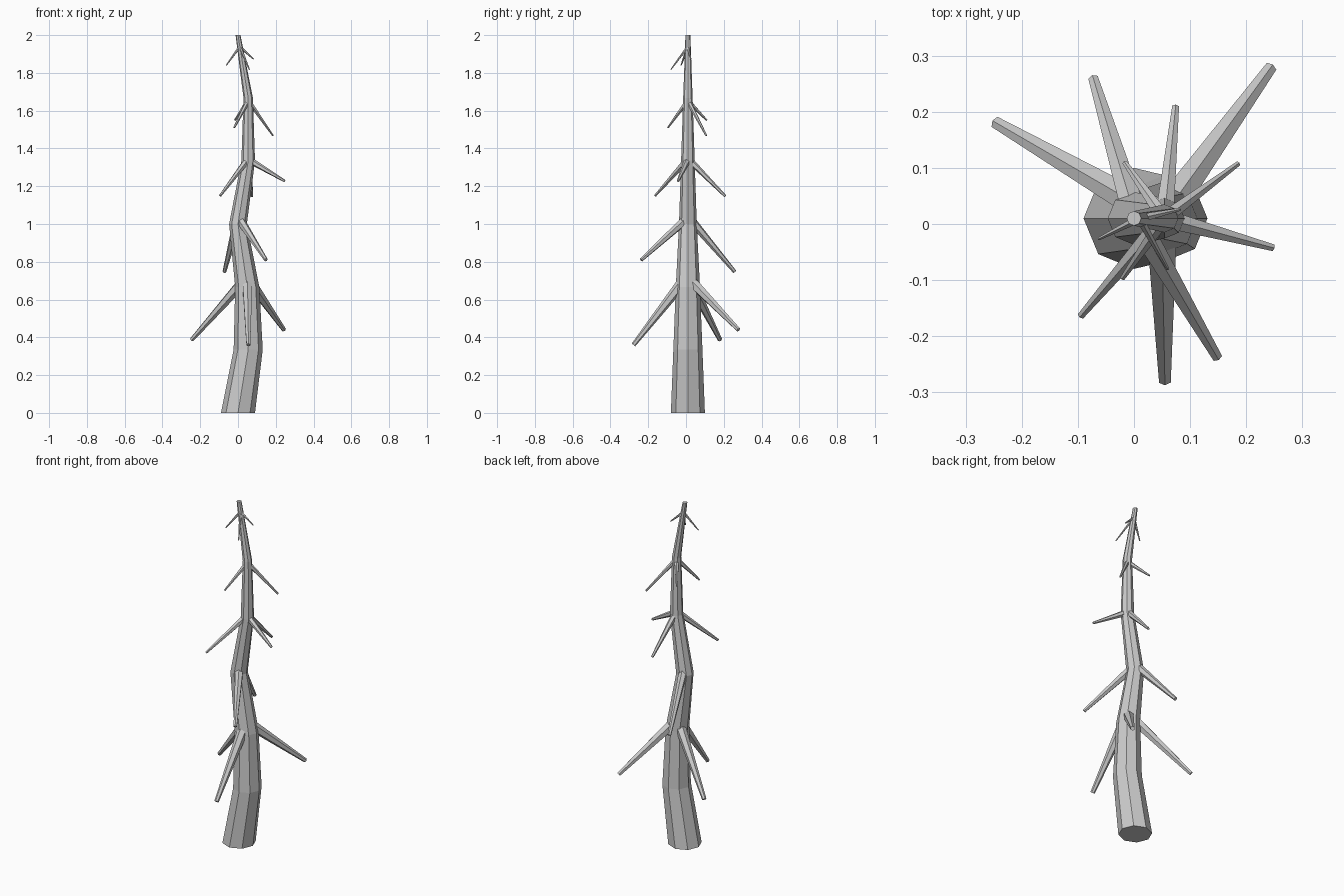
import bpy, bmesh, math
from mathutils import Vector

if "Cube" in bpy.data.objects:
    bpy.data.objects.remove(bpy.data.objects["Cube"])


def make_object(name, bm):
    bmesh.ops.recalc_face_normals(bm, faces=bm.faces)
    mesh = bpy.data.meshes.new(name)
    bm.to_mesh(mesh)
    bm.free()
    obj = bpy.data.objects.new(name, mesh)
    bpy.context.collection.objects.link(obj)


# Trunk: crooked stack of octagonal rings (x centre, z, radius)
CY = 0.01
rings = [(0, 0, .09), (.054, .335, .077), (.049, .667, .064), (0, 1, .047),
         (.054, 1.335, .036), (.054, 1.667, .025), (0, 2, .013)]
SIDES = 8
bm = bmesh.new()
loops = []
for x, z, r in rings:
    angles = [math.tau * i / SIDES for i in range(SIDES)]
    loops.append([bm.verts.new((x + r * math.cos(a), CY + r * math.sin(a), z)) for a in angles])
for low, high in zip(loops, loops[1:]):
    for i in range(SIDES):
        j = (i + 1) % SIDES
        bm.faces.new((low[i], low[j], high[j], high[i]))
bm.faces.new(loops[0][::-1])
bm.faces.new(loops[-1])
make_object("trunk", bm)


# Branch: tapered six-sided spike from near the trunk core to its tip
def branch(name, core, tip, r_root, r_tip, inset):
    tip = Vector(tip)
    flat = Vector((tip.x - core.x, tip.y - core.y, 0)).normalized()
    root = core + flat * inset
    axis = tip - root
    bm = bmesh.new()
    bmesh.ops.create_cone(bm, cap_ends=True, segments=6, radius1=r_root,
                          radius2=r_tip, depth=axis.length)
    rot = axis.to_track_quat('Z', 'Y')
    for v in bm.verts:
        v.co = rot @ v.co + (root + tip) / 2
    make_object(name, bm)


# Tiers: core x, core z, root radius, tip radius, inset, branch tips
tiers = [
    (.049, .695, .030, .012, .025, [(-.245, .18, .387), (.243, .278, .44), (.055, -.278, .36)]),
    (.003, 1.02, .024, .010, .018, [(.148, -.237, .81), (-.072, .258, .747)]),
    (.054, 1.335, .018, .007, .012, [(.247, -.042, 1.228), (-.094, -.163, 1.15), (.074, .208, 1.147)]),
    (.054, 1.645, .013, .005, .008, [(.185, .107, 1.468), (-.02, -.096, 1.51), (-.016, .109, 1.55)]),
    (.01, 1.935, .008, .003, .004, [(-.062, -.026, 1.84), (.082, .026, 1.873), (.06, -.08, 1.818)]),
]
for t, (x, z, r0, r1, inset, tips) in enumerate(tiers, 1):
    for n, tip in enumerate(tips, 1):
        branch(f"branch_tier{t}_{n}", Vector((x, CY, z)), tip, r0, r1, inset)
